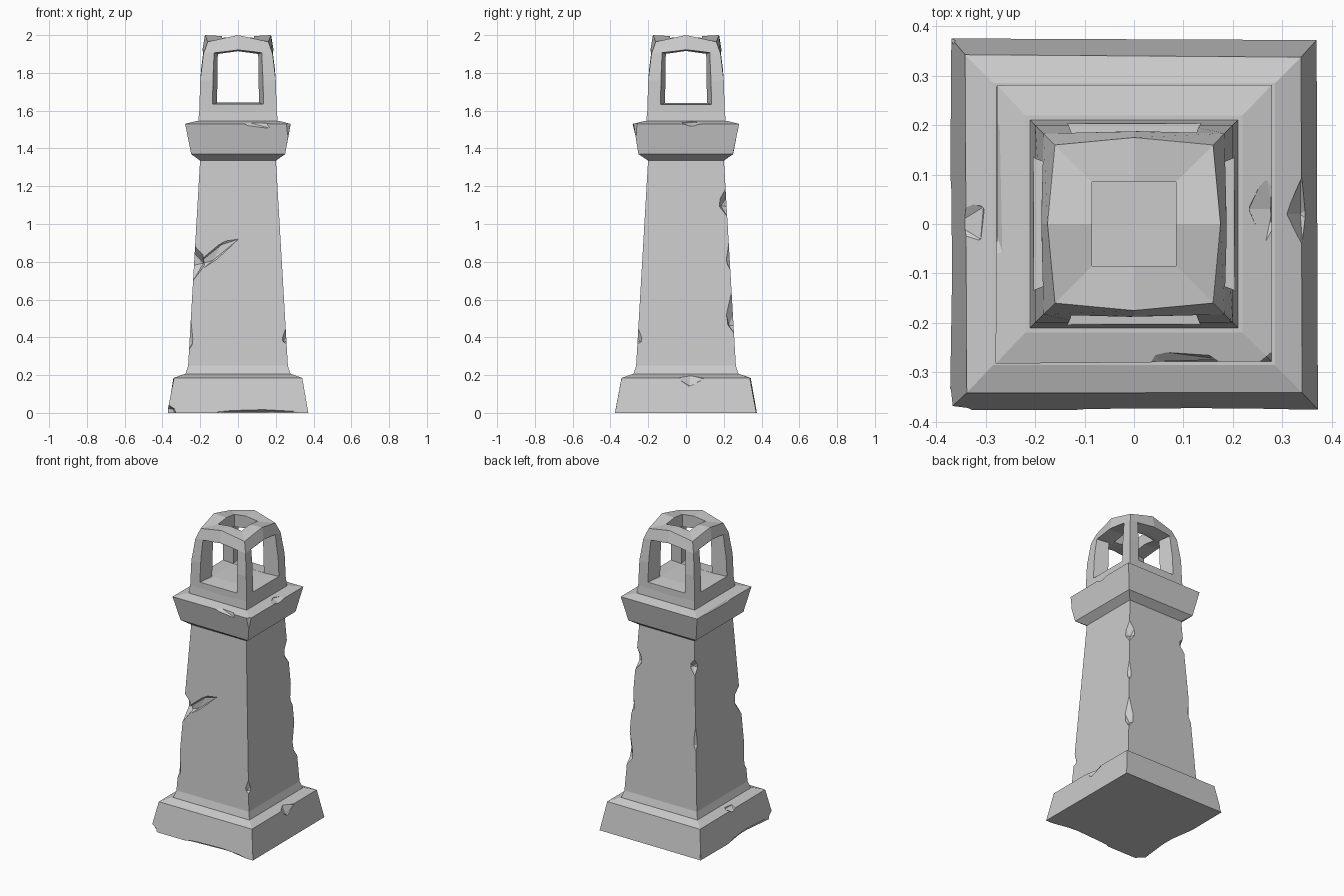
import bpy, bmesh, random
from math import radians
from mathutils import Matrix, Vector

if "Cube" in bpy.data.objects:
    bpy.data.objects.remove(bpy.data.objects["Cube"])

random.seed(4)


def new_object(name, bm):
    bmesh.ops.recalc_face_normals(bm, faces=bm.faces[:])
    me = bpy.data.meshes.new(name)
    bm.to_mesh(me)
    bm.free()
    ob = bpy.data.objects.new(name, me)
    bpy.context.collection.objects.link(ob)
    return ob


def loft(name, rings):
    """Closed solid through a list of equal-length point rings."""
    bm = bmesh.new()
    vs = [[bm.verts.new(p) for p in r] for r in rings]
    n = len(vs[0])
    for a, b in zip(vs, vs[1:]):
        for i in range(n):
            j = (i + 1) % n
            bm.faces.new((a[i], a[j], b[j], b[i]))
    bm.faces.new(vs[0])
    bm.faces.new(vs[-1])
    return new_object(name, bm)


def square(h, z, jit=0.0):
    return [(sx * h + random.uniform(-jit, jit), sy * h + random.uniform(-jit, jit),
             z) for sx, sy in ((-1, -1), (1, -1), (1, 1), (-1, 1))]


def octo(hc, zc, hm, zm):
    """Square ring with separate corner and mid-side heights."""
    return [(-hc, -hc, zc), (0, -hm, zm), (hc, -hc, zc), (hm, 0, zm),
            (hc, hc, zc), (0, hm, zm), (-hc, hc, zc), (-hm, 0, zm)]


def cut(ob, cutter):
    m = ob.modifiers.new("cut", 'BOOLEAN')
    m.operation, m.solver, m.object = 'DIFFERENCE', 'EXACT', cutter
    bpy.context.view_layer.objects.active = ob
    bpy.ops.object.modifier_apply(modifier=m.name)
    bpy.data.objects.remove(cutter)


def chip(ob, loc, radii, rz=0, tilt=0):
    """Break a faceted flake out of an object."""
    bm = bmesh.new()
    bmesh.ops.create_icosphere(bm, subdivisions=1, radius=1)
    for v in bm.verts:
        v.co *= random.uniform(0.88, 1.1)
    mat = (Matrix.Translation(loc) @ Matrix.Rotation(radians(rz), 4, 'Z')
           @ Matrix.Rotation(radians(tilt), 4, 'Y') @ Matrix.Diagonal((*radii, 1)))
    bmesh.ops.transform(bm, matrix=mat, verts=bm.verts[:])
    cut(ob, new_object("chip_cutter", bm))


# Base plinth
base = loft("base_plinth", [square(0.373, 0, 0.004), square(0.34, 0.185, 0.003),
                            square(0.285, 0.205)])
chip(base, (-0.41, 0.41, 0.12), (0.07, 0.10, 0.22), 135)
chip(base, (0.10, -0.39, -0.01), (0.30, 0.05, 0.04))
chip(base, (-0.39, -0.1, -0.01), (0.05, 0.28, 0.05))
chip(base, (0.37, 0.02, 0.20), (0.06, 0.08, 0.07), 0, 30)
chip(base, (-0.36, 0.0, 0.22), (0.07, 0.06, 0.06))
chip(base, (-0.37, -0.37, 0.0), (0.04, 0.06, 0.05), 45)

# Tapered shaft
shaft = loft("shaft", [square(0.28, 0.2), square(0.264, 0.25), square(0.2, 1.35)])


def edge_chip(sx, sy, z, depth, height, tilt=0):
    h = 0.264 - (z - 0.25) * 0.058
    out = h + 0.045
    rz = {(1, 1): 45, (-1, 1): 135, (-1, -1): 225, (1, -1): 315}[(sx, sy)]
    chip(shaft, (sx * out, sy * out, z), (0.064 + depth, 0.13, height), rz, tilt)


for args in [(-1, -1, 0.80, 0.075, 0.13, 22), (-1, -1, 0.45, 0.025, 0.22),
             (1, -1, 0.42, 0.02, 0.09), (1, 1, 0.55, 0.03, 0.18),
             (1, 1, 0.86, 0.025, 0.18), (1, 1, 1.14, 0.035, 0.13, 10),
             (-1, 1, 1.17, 0.045, 0.10, 20), (-1, 1, 0.80, 0.02, 0.32)]:
    edge_chip(*args)
# shallow flake running across the front face
chip(shaft, (-0.11, -0.25, 0.85), (0.17, 0.045, 0.04), 0, -40)

# Collar below the lantern
collar = loft("collar", [square(0.2, 1.335), square(0.248, 1.37, 0.004),
                         square(0.28, 1.53, 0.003), square(0.22, 1.545)])
chip(collar, (-0.31, 0.08, 1.57), (0.06, 0.26, 0.08))
chip(collar, (0.30, -0.29, 1.50), (0.05, 0.07, 0.12), 315)
chip(collar, (0.28, 0.03, 1.56), (0.05, 0.08, 0.05))
chip(collar, (0.08, -0.30, 1.56), (0.13, 0.05, 0.06), 0, 15)
chip(collar, (-0.30, -0.29, 1.43), (0.05, 0.08, 0.07), 225)

# Lantern house with a raised middle on every roof edge
lantern = loft("lantern_house", [
    octo(0.212, 1.53, 0.212, 1.53), octo(0.205, 1.60, 0.205, 1.59),
    octo(0.20, 1.76, 0.20, 1.76), octo(0.183, 1.90, 0.187, 1.93),
    octo(0.160, 1.965, 0.175, 2.0), octo(0.085, 1.985, 0.085, 1.995)])


# Splayed window openings, front-to-back and side-to-side
def window_ring(d, h, z0, z1):
    return [(-h - 0.004, d, z0), (h + 0.004, d, z0), (h, d, z1), (0, d, z1 + 0.015), (-h, d, z1)]


for turn in (0, 90):
    o = 0.001 if turn else 0
    w = loft("window_cutter", [window_ring(d, h, z - o, t + o) for d, h, z, t in (
        (-0.23, 0.138, 1.632, 1.91), (-0.11, 0.107, 1.642, 1.90),
        (0.11, 0.107, 1.642, 1.90), (0.23, 0.138, 1.632, 1.91))])
    w.data.transform(Matrix.Rotation(radians(turn), 4, 'Z'))
    cut(lantern, w)

# Roof hole
cut(lantern, loft("roof_hole_cutter", [square(0.085, 1.75), square(0.085, 2.1)]))
chip(lantern, (0.225, -0.215, 1.84), (0.04, 0.06, 0.12), 315)
chip(lantern, (-0.225, 0.22, 1.80), (0.04, 0.06, 0.12), 135)
